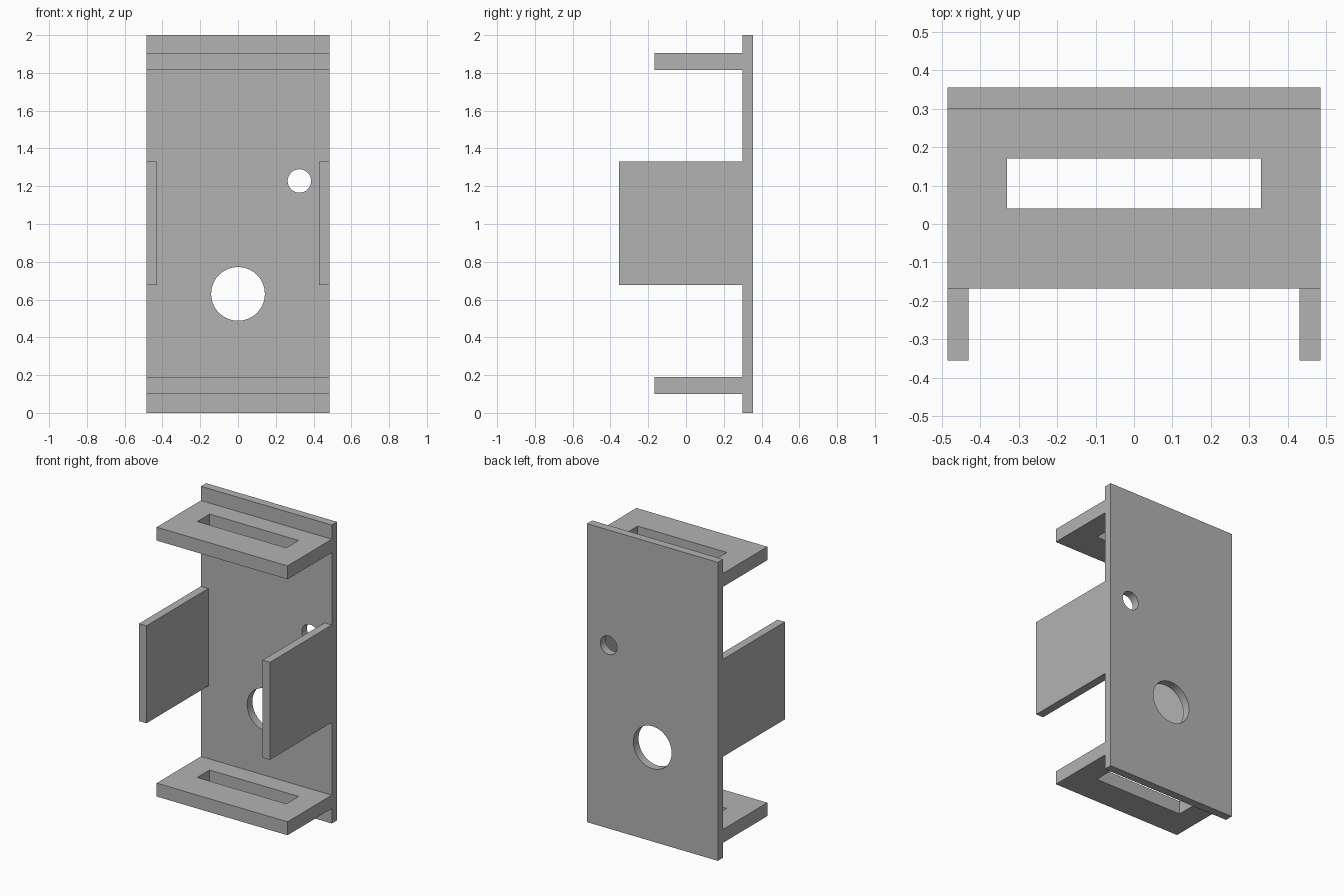
import bpy
import bmesh
from mathutils import Matrix, Vector

cube = bpy.data.objects.get("Cube")
if cube:
    bpy.data.objects.remove(cube, do_unlink=True)

grey = bpy.data.materials.new("plain grey")
grey.use_nodes = True
colour = (0.45, 0.45, 0.45, 1)
grey.diffuse_color = colour
grey.node_tree.nodes["Principled BSDF"].inputs["Base Color"].default_value = colour

HALF_W = 0.485       # half width of the bracket
WALL = 0.055         # sheet thickness
BACK, FRONT = 0.355, -0.355
INNER = BACK - WALL  # front face of the back plate


def make_object(name, bm):
    mesh = bpy.data.meshes.new(name)
    bm.to_mesh(mesh)
    bm.free()
    mesh.materials.append(grey)
    obj = bpy.data.objects.new(name, mesh)
    bpy.context.collection.objects.link(obj)
    return obj


def box(name, low, high):
    low, high = Vector(low), Vector(high)
    bm = bmesh.new()
    bmesh.ops.create_cube(bm, size=1, matrix=Matrix.Translation((low + high) / 2)
                          @ Matrix.Diagonal((high - low).to_4d()))
    return make_object(name, bm)


def drill(name, x, z, radius):
    """Round cutter running front to back through the back plate."""
    bm = bmesh.new()
    place = Matrix.Translation((x, BACK - WALL / 2, z)) @ Matrix.Rotation(1.5707963, 4, "X")
    bmesh.ops.create_cone(bm, cap_ends=True, segments=64, radius1=radius,
                          radius2=radius, depth=WALL * 3, matrix=place)
    return make_object(name, bm)


def cut(obj, cutter):
    """Subtract the cutter from the part, apply the result and discard the cutter."""
    cutter.hide_render = True
    mod = obj.modifiers.new("cut", "BOOLEAN")
    mod.operation = "DIFFERENCE"
    mod.solver = "EXACT"
    mod.object = cutter
    bpy.context.view_layer.update()
    result = bpy.data.meshes.new_from_object(
        obj.evaluated_get(bpy.context.evaluated_depsgraph_get()))
    obj.modifiers.clear()
    obj.data = result
    bpy.data.objects.remove(cutter, do_unlink=True)


# Back plate with a large and a small round hole
back_plate = box("back_plate", (-HALF_W, INNER, 0), (HALF_W, BACK, 2))
cut(back_plate, drill("large_hole_cutter", 0, 0.63, 0.142))
cut(back_plate, drill("small_hole_cutter", 0.325, 1.228, 0.062))
parts = [back_plate]

# Slotted shelves at the bottom and top
for name, bottom in (("bottom_shelf", 0.1), ("top_shelf", 1.815)):
    top = bottom + 0.09
    shelf = box(name, (-HALF_W, -0.168, bottom), (HALF_W, INNER, top))
    cut(shelf, box("slot_cutter", (-0.33, 0.04, bottom - 0.1), (0.33, 0.17, top + 0.1)))
    parts.append(shelf)

# Side plates reaching forward at mid height
for name, side in (("left_side_plate", 1), ("right_side_plate", -1)):
    xs = sorted((side * HALF_W, side * (HALF_W - WALL)))
    parts.append(box(name, (xs[0], FRONT, 0.677), (xs[1], INNER, 1.33)))

# Smooth hole walls, crisp sheet edges
bpy.ops.object.select_all(action="DESELECT")
for part in parts:
    part.select_set(True)
bpy.context.view_layer.objects.active = back_plate
bpy.ops.object.shade_smooth_by_angle()
